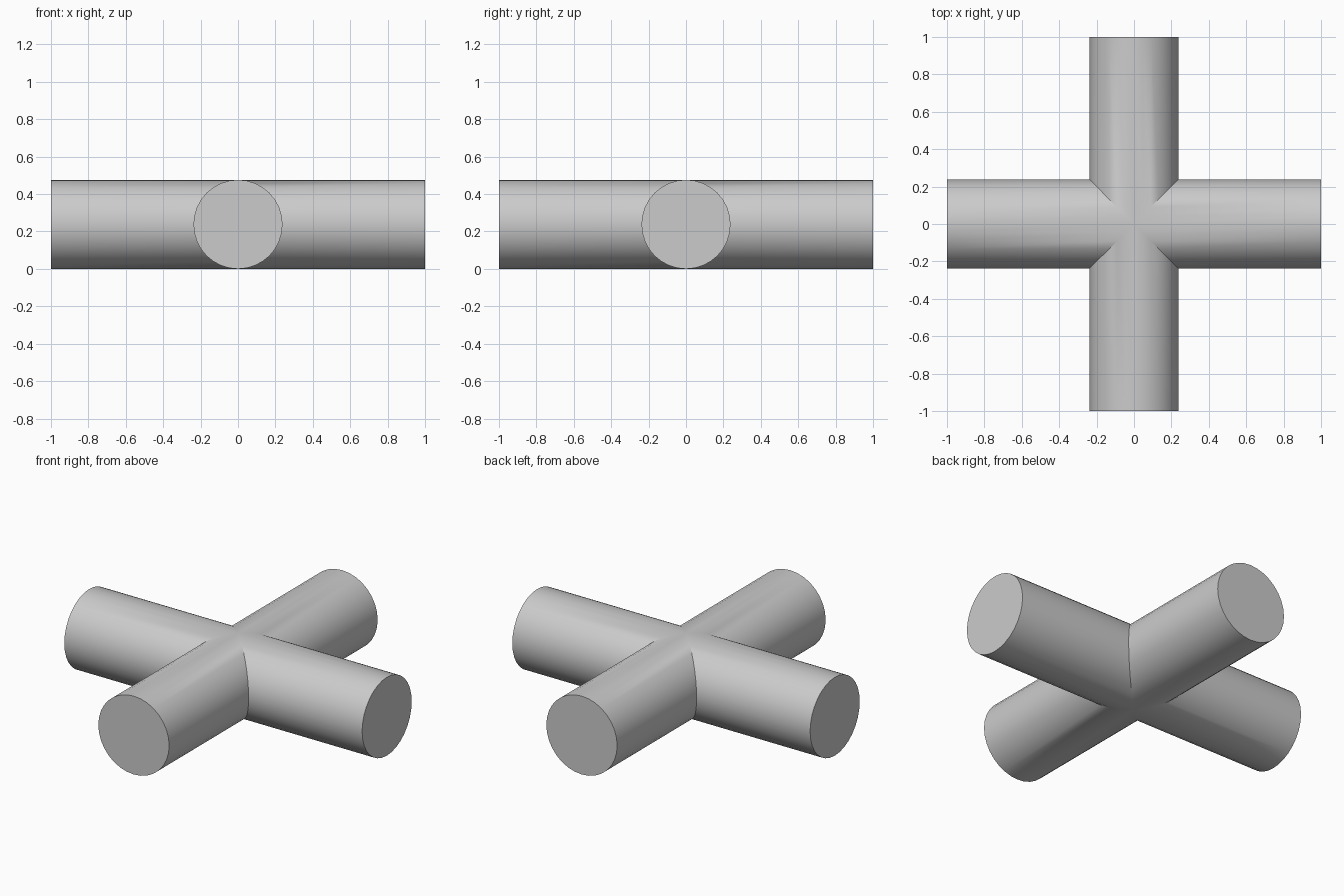
import bpy
import bmesh
from math import sin, cos, pi
from mathutils import Matrix

cube = bpy.data.objects.get("Cube")
if cube:
    bpy.data.objects.remove(cube, do_unlink=True)

RADIUS = 0.238
SIDES = 32
REACH = 1.0

# Material
grey = bpy.data.materials.new("plain grey")
grey.use_nodes = True
colour = (0.6, 0.6, 0.6, 1)
grey.diffuse_color = colour
grey.node_tree.nodes["Principled BSDF"].inputs["Base Color"].default_value = colour


def add_arm(bm, turn):
    """One round arm, mitred at the centre so that four of them meet exactly."""
    rot = Matrix.Rotation(turn, 3, "Z")
    inner, outer = [], []
    for i in range(SIDES):
        a = 2 * pi * i / SIDES
        y, z = RADIUS * sin(a), RADIUS * cos(a)
        inner.append(bm.verts.new(rot @ Matrix.Identity(3).col[0] * 0))
        inner[-1].co = rot @ type(inner[-1].co)((abs(y), y, z + RADIUS))
        outer.append(bm.verts.new(rot @ type(inner[-1].co)((REACH, y, z + RADIUS))))
    for i in range(SIDES):
        j = (i + 1) % SIDES
        bm.faces.new((inner[i], inner[j], outer[j], outer[i]))
    bm.faces.new(outer)


# Four arms welded into one cross-shaped pipe
bm = bmesh.new()
for quarter in range(4):
    add_arm(bm, quarter * pi / 2)
bmesh.ops.remove_doubles(bm, verts=bm.verts[:], dist=0.0005)
bmesh.ops.recalc_face_normals(bm, faces=bm.faces[:])
mesh = bpy.data.meshes.new("pipe_cross")
bm.to_mesh(mesh)
bm.free()
mesh.materials.append(grey)
pipe = bpy.data.objects.new("pipe_cross", mesh)
bpy.context.collection.objects.link(pipe)

# Smooth sides, sharp end rims and joints
bpy.ops.object.select_all(action="DESELECT")
pipe.select_set(True)
bpy.context.view_layer.objects.active = pipe
bpy.ops.object.shade_smooth_by_angle(angle=pi / 6)
